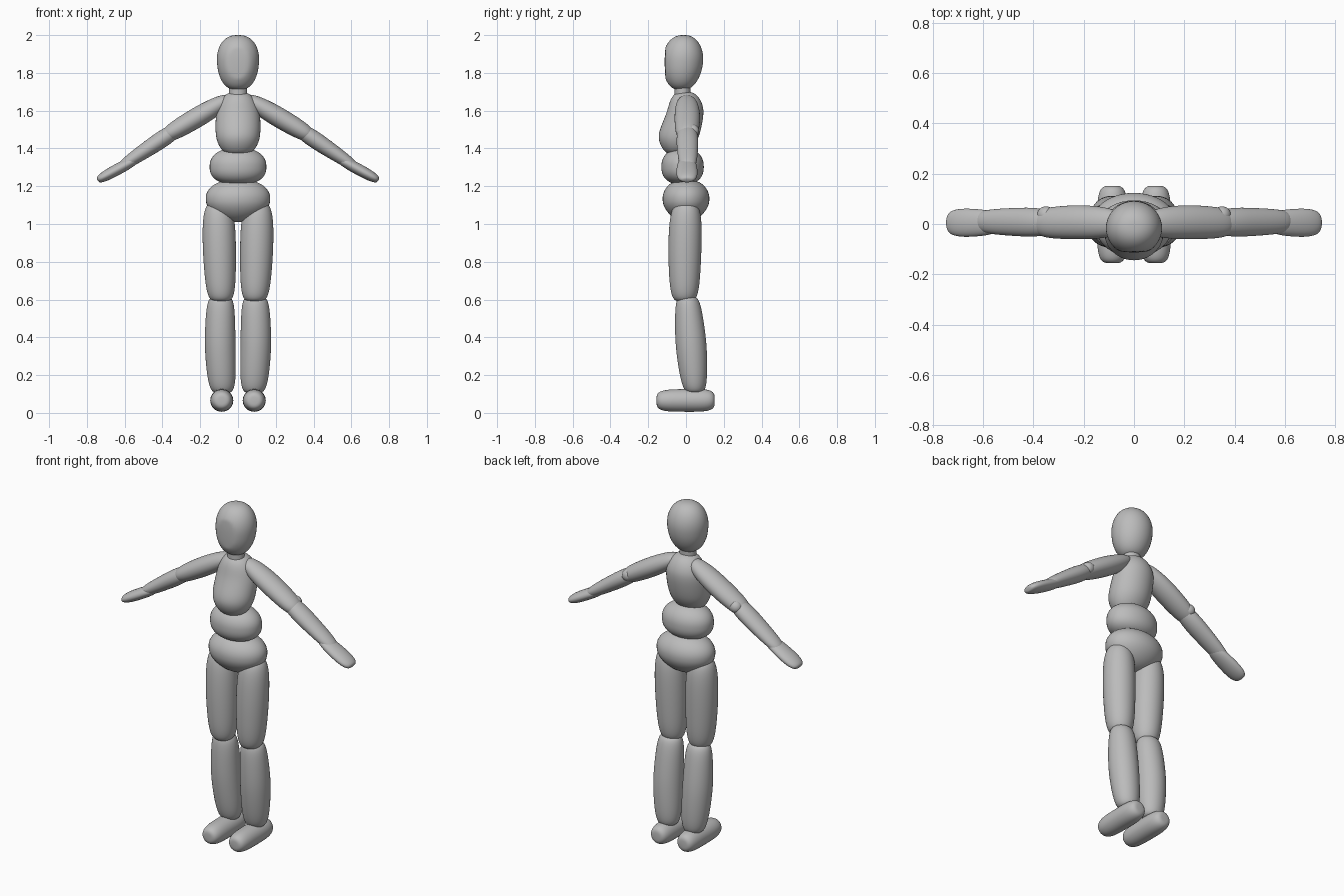
import bpy, bmesh
from math import sin, cos, pi
from mathutils import Vector

if "Cube" in bpy.data.objects:
    bpy.data.objects.remove(bpy.data.objects["Cube"])

grey = bpy.data.materials.new("plain grey")
grey.use_nodes = True
grey.diffuse_color = (0.5, 0.5, 0.5, 1)
grey.node_tree.nodes["Principled BSDF"].inputs["Base Color"].default_value = grey.diffuse_color

SIDES, RINGS = 40, 44
Y, Z = Vector((0, 1, 0)), Vector((0, 0, 1))


def blend(keys, t):
    """Smooth curve through keys of (t, offset_x, offset_y, radius_x, radius_y)."""
    k = [Vector(q[1:]) for q in keys]
    ts = [q[0] for q in keys]
    last = len(keys) - 1
    slope = []
    for i in range(len(keys)):
        a, b = max(i - 1, 0), min(i + 1, last)
        slope.append((k[b] - k[a]) / (ts[b] - ts[a]))
    i = 0
    while i < last - 1 and t > ts[i + 1]:
        i += 1
    h = ts[i + 1] - ts[i]
    s = (t - ts[i]) / h
    return (k[i] * (1 + 2 * s) * (1 - s) ** 2 + slope[i] * h * s * (1 - s) ** 2
            + k[i + 1] * s * s * (3 - 2 * s) + slope[i + 1] * h * s * s * (s - 1))


def solid(name, start, end, keys, round_start=2.0, round_end=2.0, hint=Y, side=1, front=None):
    """Round-ended body from start to end; larger rounding powers give blunter ends."""
    start, end = Vector(start), Vector(end)
    axis = end - start
    w = axis.normalized()
    v = (hint - w * hint.dot(w)).normalized()
    u = v.cross(w)
    bm = bmesh.new()

    def vert(p):
        if front is not None and p.y < front:      # soft flat face
            p.y = front + (p.y - front) * 0.3
        return bm.verts.new((p.x * side, p.y, p.z))

    rows = []
    for j in range(1, RINGS):
        h = -cos(pi * j / RINGS)
        t = (h + 1) / 2
        power = round_start if h < 0 else round_end
        r = (1 - abs(h) ** power) ** (1 / power)
        ox, oy, rx, ry = blend(keys, t)
        c = start + axis * t + u * ox + v * oy
        rows.append([vert(c + u * rx * r * cos(2 * pi * i / SIDES)
                          + v * ry * r * sin(2 * pi * i / SIDES)) for i in range(SIDES)])
    for a, b in zip(rows, rows[1:]):
        for i in range(SIDES):
            n = (i + 1) % SIDES
            bm.faces.new((a[i], a[n], b[n], b[i]))
    for t, row in ((0, rows[0]), (1, rows[-1])):
        ox, oy = blend(keys, t)[:2]
        tip = vert(start + axis * t + u * ox + v * oy)
        for i in range(SIDES):
            bm.faces.new((row[i], row[(i + 1) % SIDES], tip))
    bmesh.ops.recalc_face_normals(bm, faces=bm.faces)
    for f in bm.faces:
        f.smooth = True
    mesh = bpy.data.meshes.new(name)
    bm.to_mesh(mesh)
    bm.free()
    mesh.materials.append(grey)
    bpy.context.collection.objects.link(bpy.data.objects.new(name, mesh))


# Head and neck
solid("head", (0, 0, 1.71), (0, 0, 2),
      [(0, 0, -.025, .092, .085), (.5, 0, -.017, .111, .107), (1, 0, -.013, .111, .102)],
      2.8, 2.4, front=-.108)
solid("neck", (0, 0, 1.62), (0, 0, 1.78),
      [(0, 0, -.018, .05, .045), (.5, 0, -.018, .048, .042), (1, 0, -.018, .05, .045)], 6, 6)

# Torso
solid("chest", (0, 0, 1.365), (0, 0, 1.7),
      [(0, 0, -.05, .105, .085), (.3, 0, -.038, .118, .108),
       (.7, 0, -.004, .115, .098), (1, 0, -.005, .1, .09)], 3.2, 3)
solid("belly", (0, 0, 1.21), (0, 0, 1.405),
      [(0, 0, -.018, .15, .11), (.5, 0, -.018, .15, .112), (1, 0, -.018, .145, .105)], 2.6, 2.3)
solid("pelvis", (0, 0, 1.01), (0, 0, 1.235),
      [(0, 0, 0, .15, .105), (.55, 0, 0, .171, .124), (1, 0, 0, .165, .115)], 2, 2.5)

for label, s in (("left", 1), ("right", -1)):
    # Legs
    solid(label + "_thigh", (0, 0, .59), (0, 0, 1.115),
          [(0, .09, -.008, .075, .075), (.5, .098, -.006, .087, .087), (1, .104, 0, .085, .085)],
          5, 4, side=s)
    solid(label + "_shin", (0, 0, .105), (0, 0, .615),
          [(0, .083, .047, .072, .066), (.5, .094, .027, .081, .081), (1, .092, .008, .073, .066)],
          5, 6, side=s)
    solid(label + "_foot", (.086, -.156, .065), (.086, .152, .067),
          [(0, 0, 0, .06, .058), (.5, 0, 0, .061, .06), (1, 0, 0, .06, .061)],
          4, 4, hint=Z, side=s)
    # Arms
    solid(label + "_upper_arm", (.045, .004, 1.665), (.385, .004, 1.465),
          [(0, 0, 0, .044, .058), (.5, 0, .003, .053, .067), (1, 0, 0, .046, .06)],
          3.5, 5, side=s)
    solid(label + "_elbow", (.32, .036, 1.512), (.38, .036, 1.472),
          [(0, 0, 0, .034, .034), (1, 0, 0, .034, .034)], side=s)
    solid(label + "_forearm", (.315, .006, 1.507), (.62, .01, 1.303),
          [(0, 0, 0, .045, .055), (.4, 0, 0, .044, .057), (1, 0, 0, .03, .046)],
          4, 5, side=s)
    solid(label + "_hand", (.535, .005, 1.345), (.743, .005, 1.232),
          [(0, 0, 0, .027, .044), (.5, 0, 0, .03, .055), (1, 0, 0, .027, .056)],
          4, 3.5, side=s)
